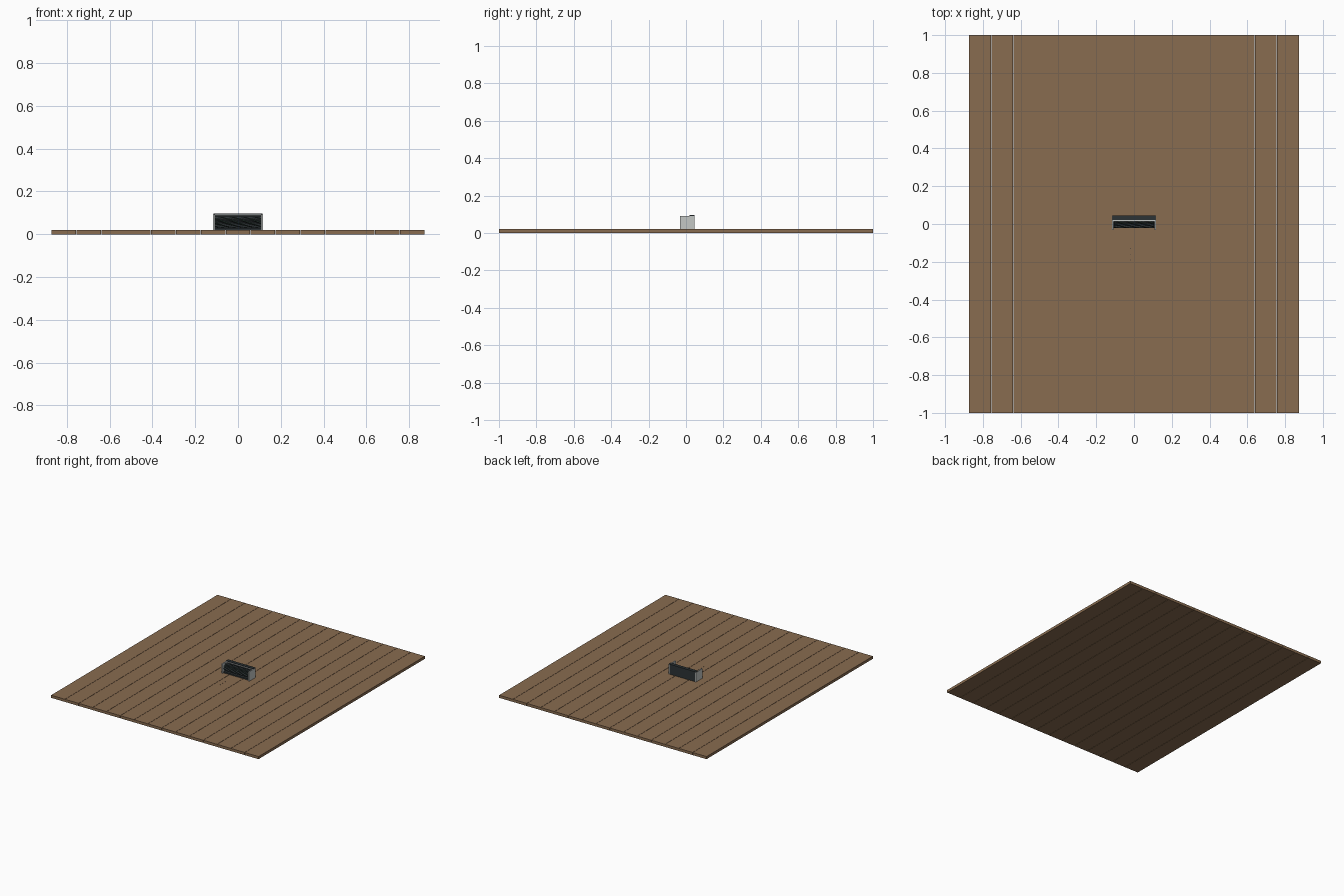
import bpy, bmesh, math

cube = bpy.data.objects.get("Cube")
if cube:
    bpy.data.objects.remove(cube, do_unlink=True)


def material(name, rgb):
    m = bpy.data.materials.new(name)
    m.use_nodes = True
    m.diffuse_color = (*rgb, 1)
    m.node_tree.nodes["Principled BSDF"].inputs["Base Color"].default_value = (*rgb, 1)
    return m


WOOD = material("brown wood", (0.25, 0.15, 0.08))
DARK = material("dark housing", (0.025, 0.032, 0.035))
STEEL = material("pale grey metal", (0.55, 0.57, 0.56))
RIDGE = material("dark green bristle", (0.02, 0.04, 0.03))


def finish(name, bm, mat):
    bmesh.ops.recalc_face_normals(bm, faces=bm.faces)
    mesh = bpy.data.meshes.new(name)
    bm.to_mesh(mesh)
    bm.free()
    mesh.materials.append(mat)
    ob = bpy.data.objects.new(name, mesh)
    bpy.context.collection.objects.link(ob)
    return ob


def box(name, x, y, z, mat):
    bm = bmesh.new()
    bmesh.ops.create_cube(bm, size=1)
    for v in bm.verts:
        for i, (lo, hi) in enumerate((x, y, z)):
            v.co[i] = lo if v.co[i] < 0 else hi
    return finish(name, bm, mat)


# Floor of parallel planks with hairline gaps
COUNT, HALF, TOP, GAP = 15, 0.873, 0.02, 0.001
pitch = 2 * HALF / COUNT
for i in range(COUNT):
    x0 = -HALF + i * pitch
    left = x0 + (GAP if i else 0)
    right = x0 + pitch - (GAP if i < COUNT - 1 else 0)
    box(f"floor_plank_{i + 1}", (left, right), (-1, 1), (0, TOP), WOOD)

# Open-fronted housing
box("back_panel", (-0.108, 0.108), (0.038, 0.045), (TOP, 0.09), DARK)
box("top_cap", (-0.115, 0.115), (0.02, 0.045), (0.09, 0.096), DARK)
box("cap_trim", (-0.108, 0.108), (0.014, 0.02), (0.087, 0.092), STEEL)
box("base_tray", (-0.108, 0.108), (-0.02, 0.038), (TOP, 0.03), DARK)
for side, s in (("left", 1), ("right", -1)):
    box(f"{side}_end_plate", sorted((s * 0.108, s * 0.116)),
        (-0.031, 0.045), (TOP, 0.092), STEEL)


# Twisted fluted roller between the end plates
def roller(name, radius, depth, teeth, turns, mat):
    bm = bmesh.new()
    steps, n = 32, teeth * 4
    rings = []
    for j in range(steps + 1):
        t = j / steps
        ring = []
        for k in range(n):
            a = math.tau * (k / n + turns * t)
            r = radius + (depth if k % 4 < 2 else 0)
            ring.append(bm.verts.new((-0.107 + 0.214 * t,
                                      0.005 + r * math.cos(a),
                                      0.057 + r * math.sin(a))))
        rings.append(ring)
    for a, b in zip(rings, rings[1:]):
        for k in range(n):
            bm.faces.new((a[k], a[k - 1], b[k - 1], b[k]))
    for ring in (rings[0], rings[-1]):
        bm.faces.new(ring)
    ob = finish(name, bm, mat)
    ob.data.materials.append(RIDGE)
    for p in ob.data.polygons:
        c = p.center
        if math.hypot(c.y - 0.005, c.z - 0.057) > radius + depth * 0.8:
            p.material_index = 1


roller("twisted_roller", 0.019, 0.008, 8, 0.5, DARK)

# Tiny specks on the floor in front
for i in range(3):
    y = -0.13 - 0.03 * i
    box(f"floor_speck_{i + 1}", (-0.018, -0.015), (y - 0.002, y + 0.002),
        (TOP, TOP + 0.001), DARK)
